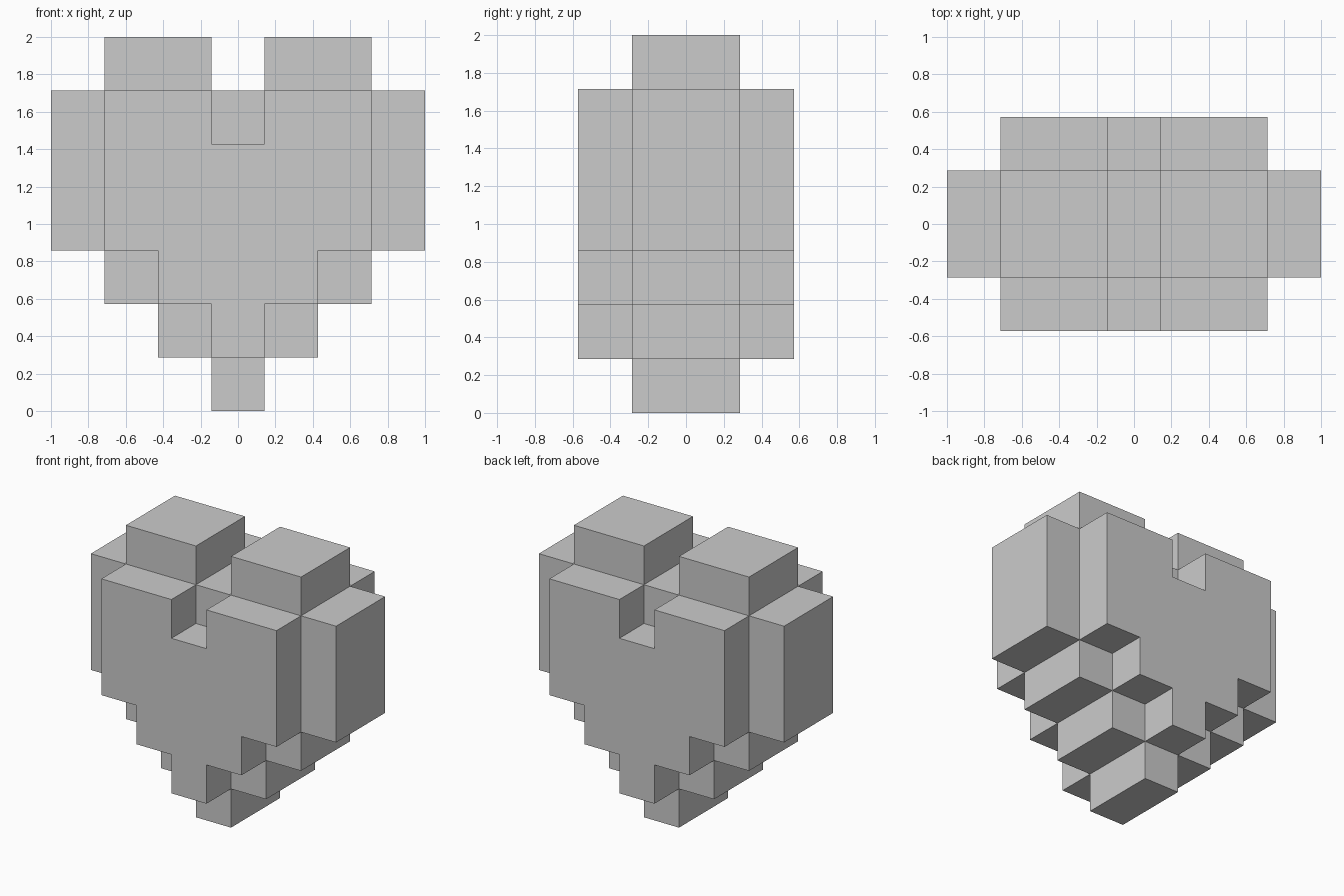
import bpy, bmesh
from mathutils import Vector

if "Cube" in bpy.data.objects:
    bpy.data.objects.remove(bpy.data.objects["Cube"])

U = 2 / 7  # size of one block

# Pixel-art layers, top row first
MIDDLE = [" ## ## ",
          "#######",
          "#######",
          "#######",
          " ##### ",
          "  ###  ",
          "   #   "]
OUTER = ["       ",
         " ## ## ",
         " ##### ",
         " ##### ",
         "  ###  ",
         "   #   ",
         "       "]

# Filled blocks: front skin, two middle layers, back skin
cells = {(x, y, 6 - r)
         for y, layer in enumerate((OUTER, MIDDLE, MIDDLE, OUTER))
         for r, row in enumerate(layer)
         for x, c in enumerate(row) if c == "#"}

# Outer surface only: one quad wherever a block meets empty space
bm = bmesh.new()
for cell in cells:
    centre = Vector(cell) + Vector((-3, -1.5, 0.5))
    for axis in range(3):
        for sign in (-1, 1):
            n = Vector((0, 0, 0))
            n[axis] = sign
            if tuple(int(a + b) for a, b in zip(cell, n)) in cells:
                continue
            a = Vector((0, 0, 0))
            a[(axis + 1) % 3] = 1
            b = n.cross(a)
            corners = [centre + (n + a * i + b * j) / 2
                       for i, j in ((-1, -1), (1, -1), (1, 1), (-1, 1))]
            bm.faces.new([bm.verts.new(p * U) for p in corners])

# Weld, then merge coplanar quads into large flat faces
bmesh.ops.remove_doubles(bm, verts=bm.verts, dist=0.001)
bmesh.ops.dissolve_limit(bm, angle_limit=0.01, verts=bm.verts, edges=bm.edges)

mesh = bpy.data.meshes.new("block_heart")
bm.to_mesh(mesh)
bm.free()
heart = bpy.data.objects.new("block_heart", mesh)
bpy.context.collection.objects.link(heart)
